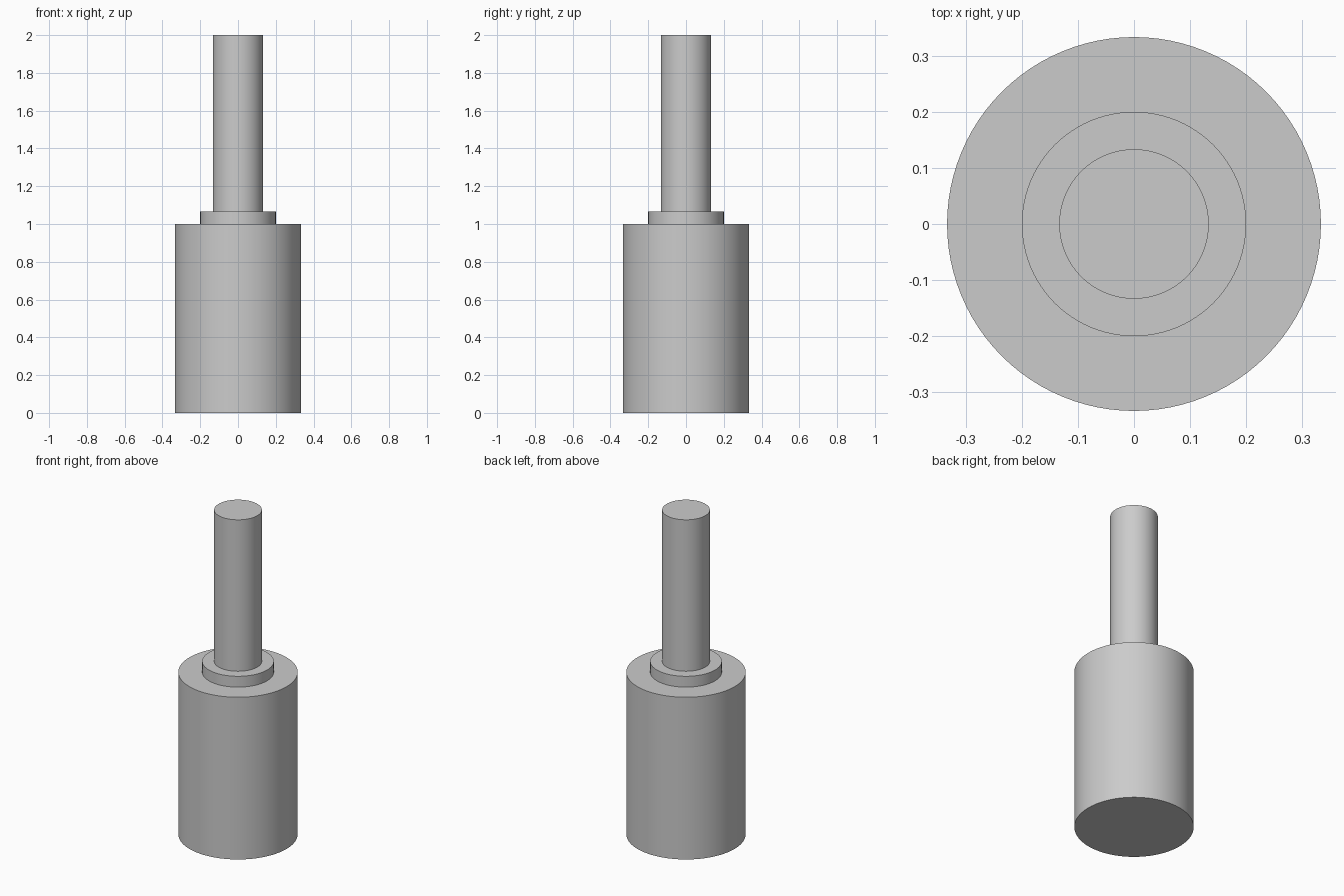
import bpy
import bmesh
import math

SIDES = 96
BODY_R, COLLAR_R, SHAFT_R = 0.3333, 0.2, 0.1333
BODY_TOP, COLLAR_TOP, SHAFT_TOP = 1.0, 1.0667, 2.0

cube = bpy.data.objects.get("Cube")
if cube:
    bpy.data.objects.remove(cube, do_unlink=True)

# One plain grey for every part
grey = bpy.data.materials.new("plain_grey")
grey.use_nodes = True
colour = (0.6, 0.6, 0.6, 1.0)
grey.diffuse_color = colour
grey.node_tree.nodes["Principled BSDF"].inputs["Base Color"].default_value = colour


def turned_part(name, profile):
    """Revolve a (radius, height) profile, listed bottom to top, around z."""
    bm = bmesh.new()
    verts = [bm.verts.new((r, 0, z)) for r, z in profile]
    edges = [bm.edges.new(pair) for pair in zip(verts, verts[1:])]
    bmesh.ops.spin(bm, geom=verts + edges, cent=(0, 0, 0), axis=(0, 0, 1),
                   angle=math.tau, steps=SIDES, use_duplicate=False)
    bmesh.ops.remove_doubles(bm, verts=bm.verts, dist=0.0001)
    bmesh.ops.recalc_face_normals(bm, faces=bm.faces)
    # Open shells: make sure the upright walls face outwards
    wall = next(f for f in bm.faces if abs(f.normal.z) < 0.5)
    if wall.normal.dot(wall.calc_center_median()) < 0:
        bmesh.ops.reverse_faces(bm, faces=bm.faces)
    mesh = bpy.data.meshes.new(name)
    bm.to_mesh(mesh)
    bm.free()
    mesh.materials.append(grey)
    part = bpy.data.objects.new(name, mesh)
    bpy.context.collection.objects.link(part)
    bpy.ops.object.select_all(action="DESELECT")
    part.select_set(True)
    bpy.context.view_layer.objects.active = part
    bpy.ops.object.shade_smooth_by_angle(angle=math.radians(30))
    return part


# Wide body with a flat base and a shoulder up to the collar
turned_part("body", [(0, 0), (BODY_R, 0), (BODY_R, BODY_TOP), (COLLAR_R, BODY_TOP)])

# Thin collar on the body
turned_part("collar", [(COLLAR_R, BODY_TOP), (COLLAR_R, COLLAR_TOP), (SHAFT_R, COLLAR_TOP)])

# Slim shaft with a flat end
turned_part("shaft", [(SHAFT_R, COLLAR_TOP), (SHAFT_R, SHAFT_TOP), (0, SHAFT_TOP)])
